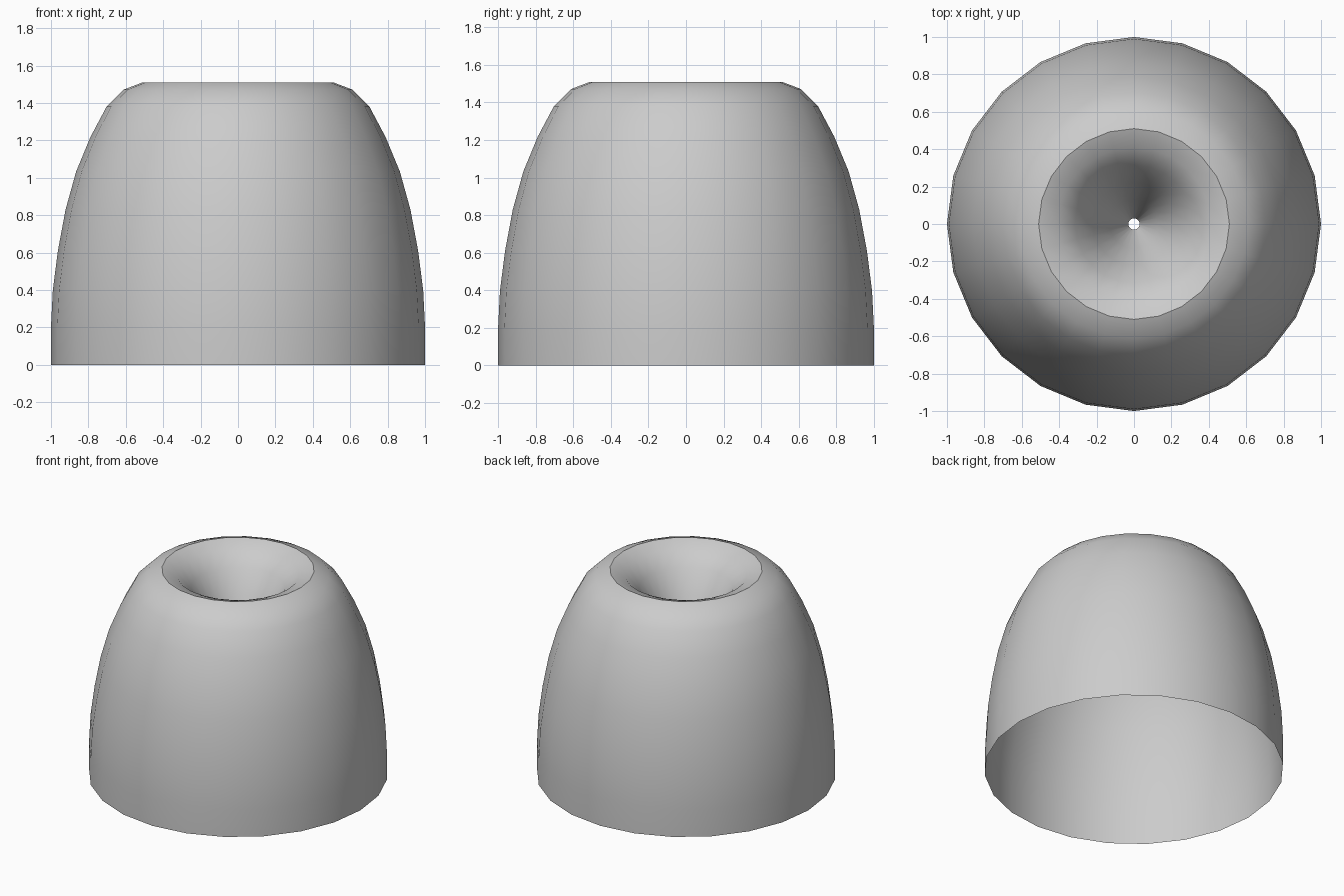
import bpy, bmesh
from math import radians, cos, sin, tau

if "Cube" in bpy.data.objects:
    bpy.data.objects.remove(bpy.data.objects["Cube"])

SIDES = 24

# Profile (radius, height): outer wall from the open base up to the rim,
# then down into the funnel that ends in a pinhole
profile = [
    (1.0, 0.0), (1.0, 0.2), (0.99, 0.4), (0.963, 0.61), (0.922, 0.83),
    (0.865, 1.035), (0.788, 1.22), (0.703, 1.38), (0.61, 1.472),
    (0.51, 1.51),
    (0.41, 1.474), (0.315, 1.38), (0.22, 1.22), (0.13, 1.02), (0.03, 0.77),
]

bm = bmesh.new()
rings = [[bm.verts.new((r * cos(tau * i / SIDES), r * sin(tau * i / SIDES), z))
          for i in range(SIDES)] for r, z in profile]

# Bridge neighbouring rings with outward-facing quads
for low, high in zip(rings, rings[1:]):
    for i in range(SIDES):
        j = (i + 1) % SIDES
        bm.faces.new((low[i], low[j], high[j], high[i]))

mesh = bpy.data.meshes.new("funnel_dome")
bm.to_mesh(mesh)
bm.free()
dome = bpy.data.objects.new("funnel_dome", mesh)
bpy.context.collection.objects.link(dome)

# Smooth surface with a crisp rim
bpy.context.view_layer.objects.active = dome
dome.select_set(True)
bpy.ops.object.shade_smooth_by_angle(angle=radians(30))
